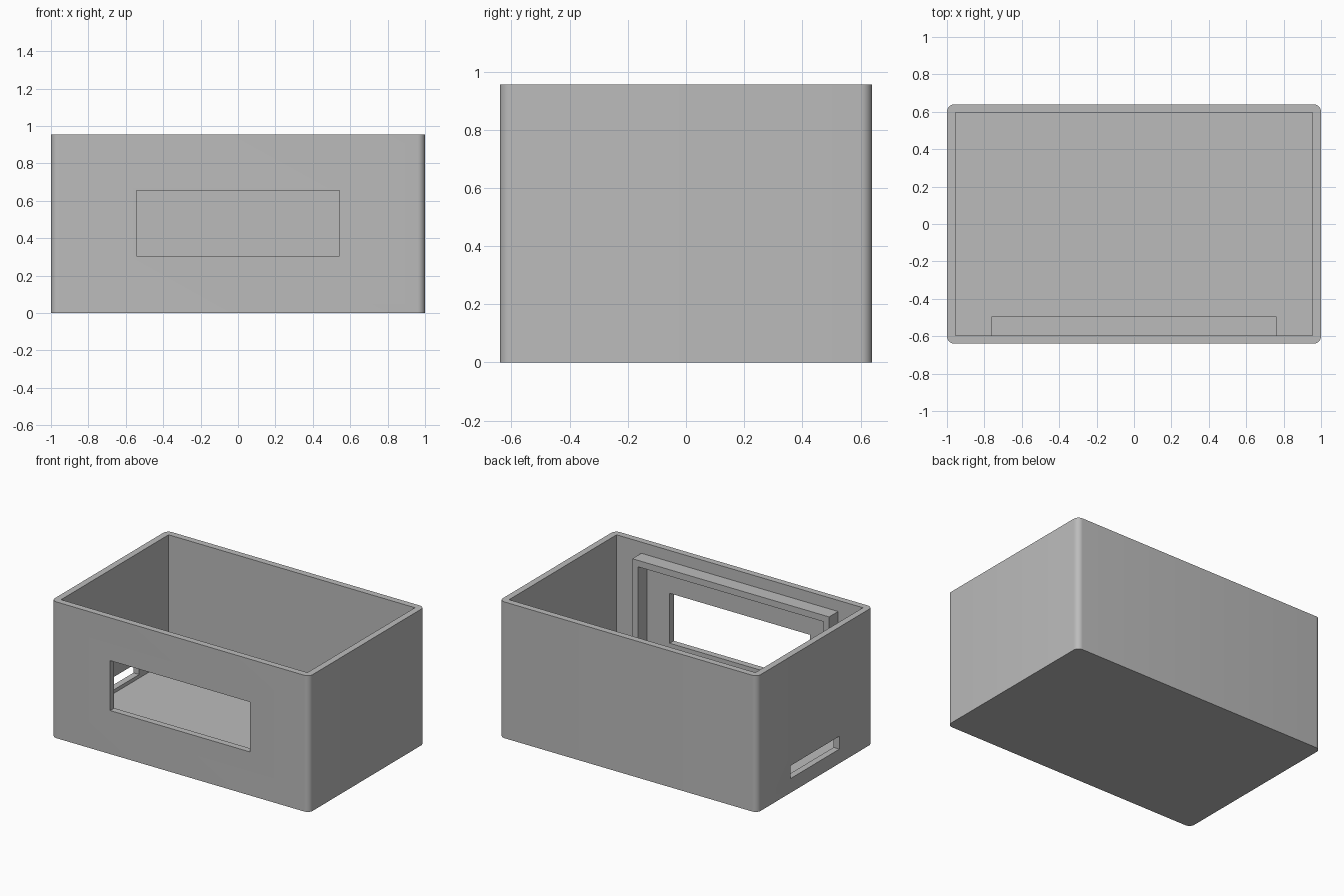
import bpy, bmesh, math

default = bpy.data.objects.get("Cube")
if default:
    bpy.data.objects.remove(default, do_unlink=True)

# Overall sizes
HX, HY, H = 1.0, 0.64, 0.955
WALL, FLOOR, RADIUS = 0.045, 0.075, 0.04
IX, IY = HX - WALL, HY - WALL

grey = bpy.data.materials.new("plain grey")
grey.use_nodes = True
grey.diffuse_color = (0.5, 0.5, 0.5, 1)
grey.node_tree.nodes["Principled BSDF"].inputs["Base Color"].default_value = (0.5, 0.5, 0.5, 1)


def box(name, low, high, corner=0.0):
    """Box between two corners, optionally with rounded upright edges."""
    bm = bmesh.new()
    bmesh.ops.create_cube(bm, size=1)
    for v in bm.verts:
        v.co = [a + (c + 0.5) * (b - a) for a, b, c in zip(low, high, v.co)]
    if corner:
        upright = [e for e in bm.edges
                   if abs(e.verts[0].co.z - e.verts[1].co.z) > 0.1]
        bmesh.ops.bevel(bm, geom=upright, offset=corner, segments=8,
                        profile=0.5, affect='EDGES')
    mesh = bpy.data.meshes.new(name)
    bm.to_mesh(mesh)
    bm.free()
    mesh.materials.append(grey)
    obj = bpy.data.objects.new(name, mesh)
    bpy.context.collection.objects.link(obj)
    return obj


def cut(target, *cutters):
    """Subtract the cutters, bake the result and delete them."""
    for c in cutters:
        c.hide_render = True
        mod = target.modifiers.new("cut", 'BOOLEAN')
        mod.operation = 'DIFFERENCE'
        mod.solver = 'EXACT'
        mod.object = c
    bpy.context.view_layer.update()
    graph = bpy.context.evaluated_depsgraph_get()
    baked = bpy.data.meshes.new_from_object(target.evaluated_get(graph))
    target.modifiers.clear()
    target.data = baked
    for c in cutters:
        bpy.data.objects.remove(c, do_unlink=True)


# Open case with a front window and a low slot in the right wall
case = box("case", (-HX, -HY, 0), (HX, HY, H), RADIUS)
cut(case,
    box("cavity_cutter", (-IX, -IY, FLOOR), (IX, IY, H + 0.2)),
    box("window_cutter", (-0.543, -HY - 0.1, 0.305), (0.543, -IY + 0.1, 0.655)),
    box("slot_cutter", (-HX - 0.1, -0.27, 0.1), (-IX + 0.1, 0.27, 0.19)))

# Raised frame around the window on the inside of the front wall
FX, FTOP, RIM, INNER = 0.763, 0.877, 0.045, -0.495
frame = box("window_frame", (-FX, -IY - 0.005, FLOOR), (FX, INNER, FTOP))
cut(frame, box("frame_cutter", (-FX + RIM, -HY, FLOOR + RIM),
               (FX - RIM, INNER + 0.1, FTOP - RIM)))

# Smooth the rounded corners, keep the other edges sharp
bpy.ops.object.select_all(action='DESELECT')
case.select_set(True)
bpy.context.view_layer.objects.active = case
bpy.ops.object.shade_smooth_by_angle(angle=math.radians(30))
